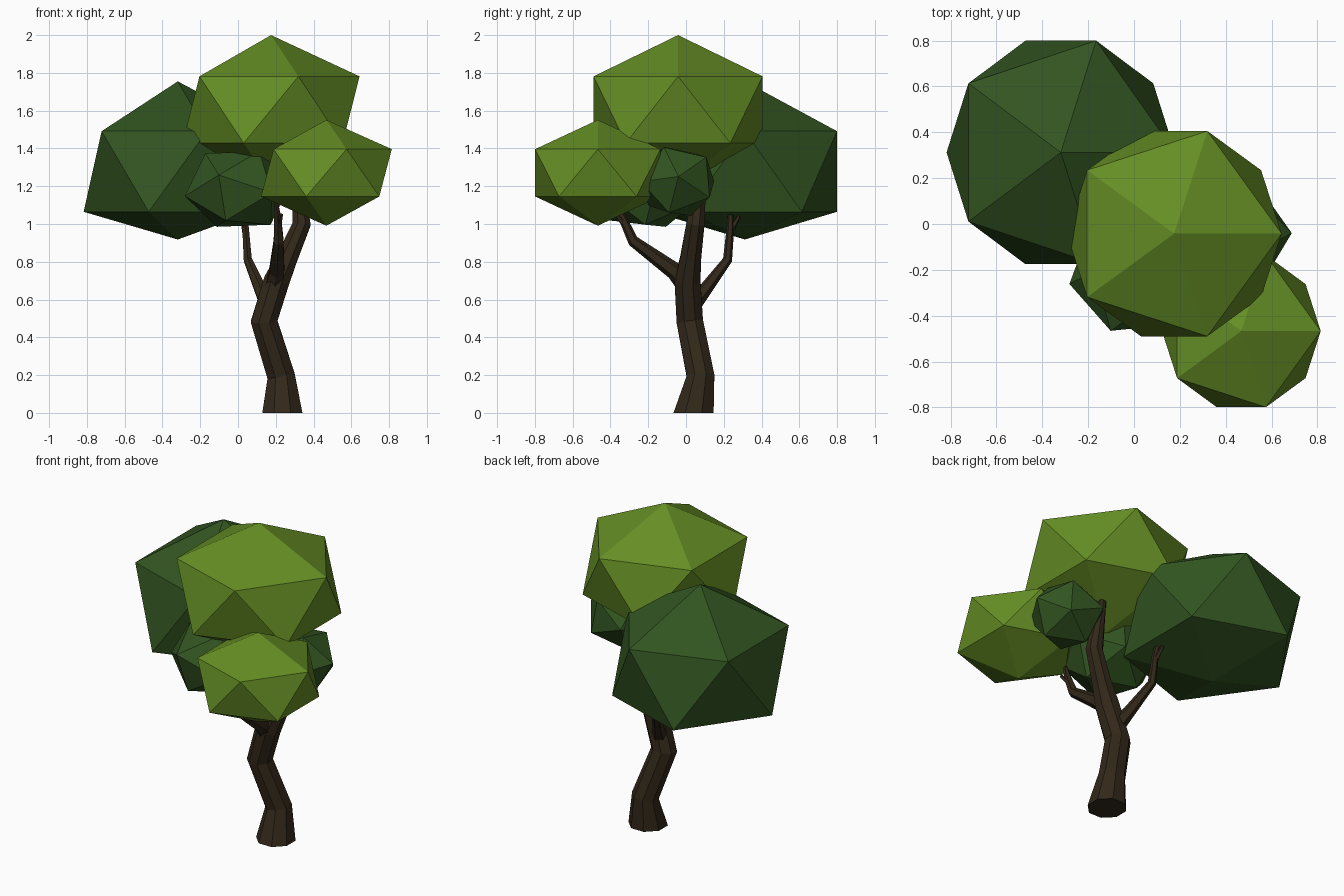
import bpy, bmesh
from math import cos, sin, pi
from mathutils import Vector, Euler

if "Cube" in bpy.data.objects:
    bpy.data.objects.remove(bpy.data.objects["Cube"])


def material(name, rgb):
    m = bpy.data.materials.new(name)
    m.diffuse_color = (*rgb, 1)
    m.use_nodes = True
    m.node_tree.nodes["Principled BSDF"].inputs["Base Color"].default_value = m.diffuse_color
    return m


LIGHT = material("light_leaf", (0.13, 0.27, 0.018))
DARK = material("dark_leaf", (0.032, 0.09, 0.015))
BARK = material("bark", (0.032, 0.021, 0.010))


def finish(bm, name, mat):
    bmesh.ops.recalc_face_normals(bm, faces=bm.faces)
    me = bpy.data.meshes.new(name)
    bm.to_mesh(me)
    bm.free()
    me.materials.append(mat)
    ob = bpy.data.objects.new(name, me)
    bpy.context.collection.objects.link(ob)
    return ob


def leaf_clump(name, centre, size, mat, turn=(0, 0, 0), bottom=None):
    """Scaled icosahedron; bottom optionally flattens the lowest point."""
    bm = bmesh.new()
    bmesh.ops.create_icosphere(bm, subdivisions=1, radius=1)
    rot = Euler(turn).to_matrix()
    for v in bm.verts:
        p = rot @ v.co
        v.co = Vector(centre) + Vector(a * b for a, b in zip(p, size))
    if bottom is not None:
        min(bm.verts, key=lambda v: v.co.z).co.z = bottom
    finish(bm, name, mat)


def limb(name, path, sides):
    """Tapered faceted tube through (x, y, z, radius) points."""
    bm = bmesh.new()
    pts = [Vector(p[:3]) for p in path]
    rings = []
    for i, p in enumerate(pts):
        d = pts[min(i + 1, len(pts) - 1)] - pts[max(i - 1, 0)]
        if i == 0 and p.z == 0:
            d = Vector((0, 0, 1))       # flat foot on the ground
        q = Vector((0, 0, 1)).rotation_difference(d.normalized())
        r = path[i][3]
        rings.append([bm.verts.new(p + q @ Vector((
            r * cos(2 * pi * (k + 0.5) / sides),
            r * sin(2 * pi * (k + 0.5) / sides), 0))) for k in range(sides)])
    for a, b in zip(rings, rings[1:]):
        for k in range(sides):
            n = (k + 1) % sides
            bm.faces.new((a[k], a[n], b[n], b[k]))
    bm.faces.new(rings[0])
    bm.faces.new(rings[-1])
    finish(bm, name, BARK)


# Leaf clumps
leaf_clump("top_clump", (0.175, -0.042, 1.605), (0.524, 0.526, 0.395), LIGHT)
leaf_clump("front_right_clump", (0.468, -0.467, 1.271), (0.387, 0.39, 0.28), LIGHT)
leaf_clump("back_left_clump", (-0.319, 0.312, 1.278), (0.557, 0.573, 0.477), DARK,
           bottom=0.918)
leaf_clump("front_clump", (0.0, -0.21, 1.185), (0.29, 0.29, 0.235), DARK, (0.5, 0.25, 0.4))
leaf_clump("right_clump", (0.46, -0.045, 1.225), (0.23, 0.22, 0.205), DARK, (0.4, 0.3, 0.2))

# Trunk with bends
limb("trunk", [(0.235, 0.04, 0, 0.115), (0.228, 0.077, 0.195, 0.079),
               (0.138, 0.02, 0.485, 0.076), (0.205, 0.008, 0.70, 0.074),
               (0.26, 0.025, 0.82, 0.06), (0.337, 0.05, 1.0, 0.052),
               (0.31, 0.09, 1.31, 0.022)], 8)

# Branches to the front and back clumps, each with a small twig
limb("front_branch", [(0.19, 0.02, 0.66, 0.06), (0.205, -0.06, 0.75, 0.046),
                      (0.215, -0.28, 0.91, 0.03), (0.21, -0.335, 1.03, 0.022),
                      (0.20, -0.37, 1.12, 0.012)], 6)
limb("front_twig", [(0.212, -0.31, 0.98, 0.02), (0.23, -0.37, 1.05, 0.01)], 5)
limb("back_branch", [(0.16, 0.03, 0.57, 0.05), (0.12, 0.10, 0.65, 0.036),
                     (0.052, 0.22, 0.81, 0.025), (0.04, 0.235, 0.98, 0.02),
                     (0.02, 0.235, 1.09, 0.012)], 6)
limb("back_twig", [(0.04, 0.235, 0.96, 0.018), (0.02, 0.28, 1.04, 0.01)], 5)
